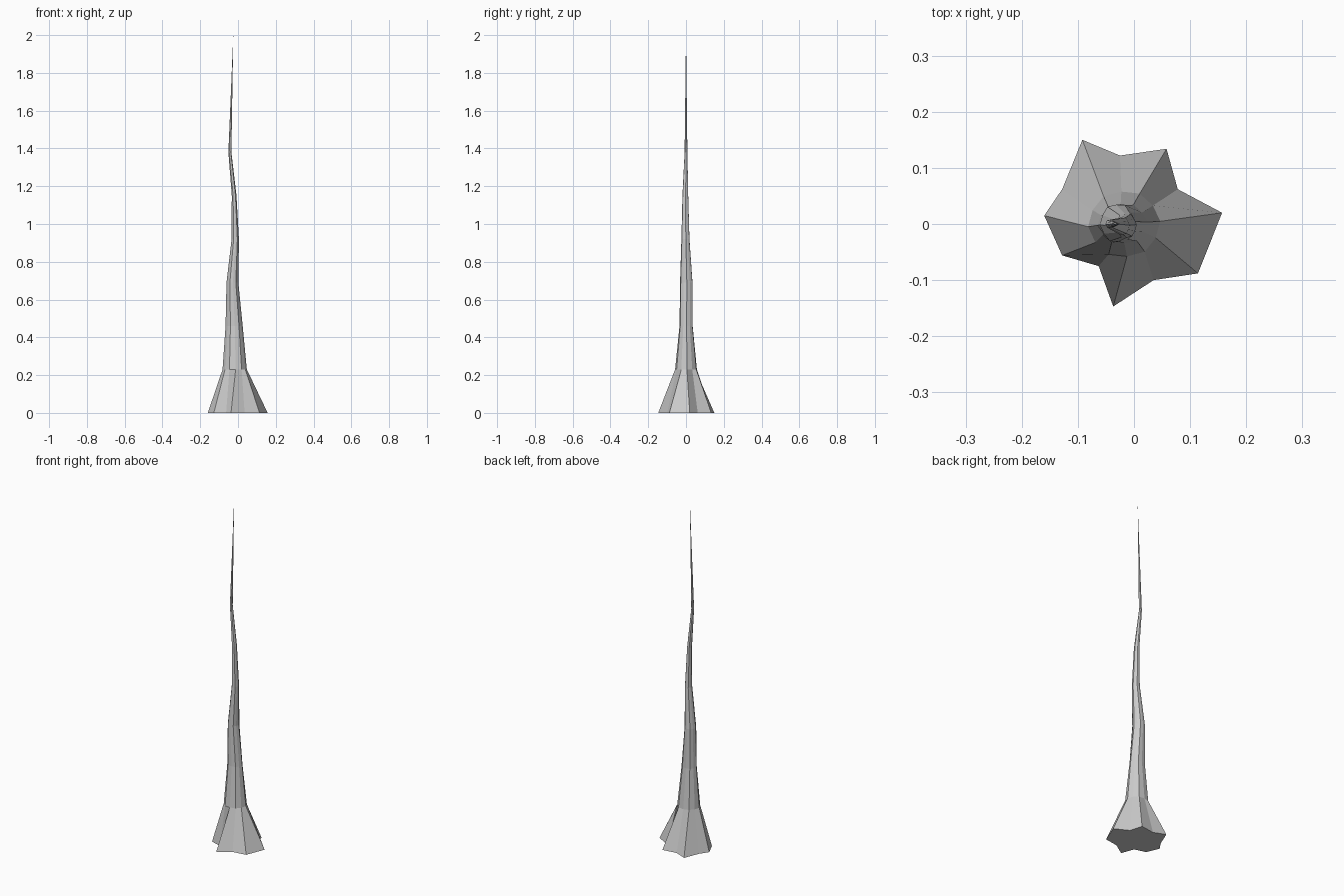
import bpy, bmesh, math

if "Cube" in bpy.data.objects:
    bpy.data.objects.remove(bpy.data.objects["Cube"])

SIDES = 12

# Flared root outline, counter-clockwise from +x
ROOT = [(0.157, 0.02), (0.078, 0.062), (0.058, 0.134), (-0.025, 0.122),
        (-0.092, 0.15), (-0.128, 0.062), (-0.16, 0.015), (-0.128, -0.056),
        (-0.063, -0.075), (-0.037, -0.147), (0.035, -0.1), (0.114, -0.088)]

# Trunk rings: z, x min, x max, y min, y max
RINGS = [(0.23, -0.082, 0.047, -0.060, 0.060),
         (0.46, -0.066, 0.025, -0.037, 0.038),
         (0.69, -0.061, 0.002, -0.034, 0.037),
         (0.92, -0.034, 0.005, -0.026, 0.020),
         (1.15, -0.033, -0.008, -0.020, 0.013),
         (1.38, -0.051, -0.035, -0.008, 0.008)]
TIP = (-0.025, 0.0, 2.0)


def trunk_ring(bm, level, z, x0, x1, y0, y1):
    verts = []
    for i in range(SIDES):
        a = math.tau * i / SIDES + 0.08
        k = 1.0 - 0.07 * (i % 2) * (1 if level else 0.5)
        verts.append(bm.verts.new(((x0 + x1) / 2 + k * (x1 - x0) / 2 * math.cos(a),
                                   (y0 + y1) / 2 + k * (y1 - y0) / 2 * math.sin(a), z)))
    return verts


bm = bmesh.new()
loops = [[bm.verts.new((x, y, 0)) for x, y in ROOT]]
loops += [trunk_ring(bm, n, *r) for n, r in enumerate(RINGS)]

# Bottom cap, sides and pointed tip
bm.faces.new(loops[0][::-1])
for lo, hi in zip(loops, loops[1:]):
    for i in range(SIDES):
        j = (i + 1) % SIDES
        bm.faces.new((lo[i], lo[j], hi[j], hi[i]))
tip = bm.verts.new(TIP)
for i in range(SIDES):
    bm.faces.new((loops[-1][i], loops[-1][(i + 1) % SIDES], tip))
bmesh.ops.recalc_face_normals(bm, faces=bm.faces)

mesh = bpy.data.meshes.new("tree_trunk")
bm.to_mesh(mesh)
bm.free()
trunk = bpy.data.objects.new("tree_trunk", mesh)
bpy.context.collection.objects.link(trunk)
